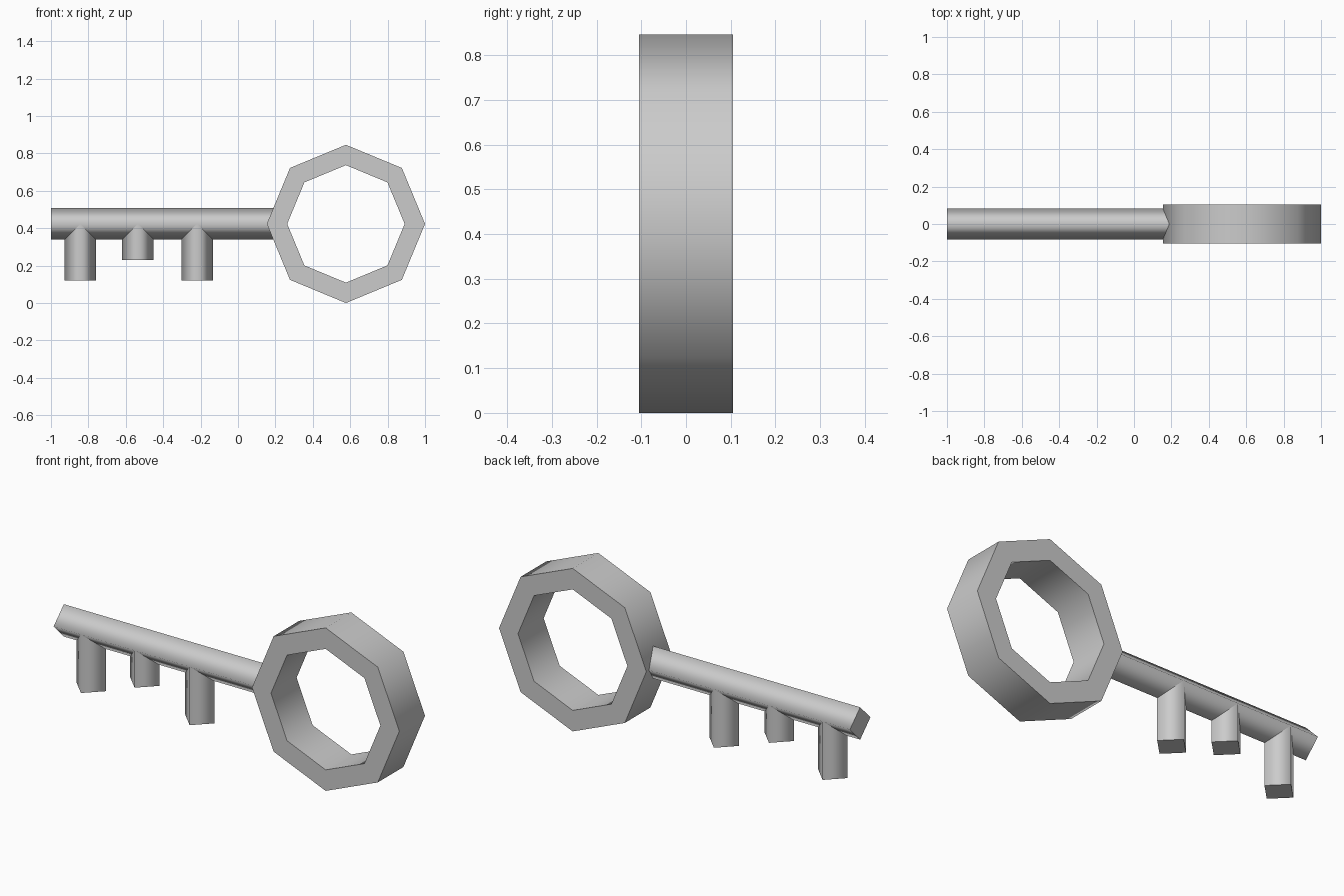
import bpy
import bmesh
from math import pi
from mathutils import Matrix, Vector

cube = bpy.data.objects.get("Cube")
if cube:
    bpy.data.objects.remove(cube, do_unlink=True)

# One grey metal for the whole key
metal = bpy.data.materials.new("grey_metal")
metal.use_nodes = True
grey = (0.6, 0.6, 0.6, 1)
metal.diffuse_color = grey
metal.node_tree.nodes["Principled BSDF"].inputs["Base Color"].default_value = grey

AXIS_Z = 0.423      # height of the shaft and the bow centre
BAR = 0.084         # half diagonal of the square bars


def finish(bm, name, axis):
    """Smooth the sides around an axis, keep the end caps flat and sharp."""
    bmesh.ops.recalc_face_normals(bm, faces=bm.faces)
    bm.normal_update()
    for f in bm.faces:
        f.smooth = abs(f.normal.dot(axis)) < 0.9
    for e in bm.edges:
        e.smooth = len({f.smooth for f in e.link_faces}) == 1
    mesh = bpy.data.meshes.new(name)
    bm.to_mesh(mesh)
    bm.free()
    mesh.materials.append(metal)
    obj = bpy.data.objects.new(name, mesh)
    bpy.context.collection.objects.link(obj)
    return obj


def bar(name, start, end):
    """Four-sided bar, standing on its corner, between two points."""
    start, end = Vector(start), Vector(end)
    axis = end - start
    length = axis.length
    axis.normalize()
    turn = Matrix.Rotation(pi / 2, 4, 'Y') if abs(axis.x) > 0.5 else Matrix()
    bm = bmesh.new()
    bmesh.ops.create_cone(bm, cap_ends=True, segments=4, radius1=BAR,
                          radius2=BAR, depth=length,
                          matrix=Matrix.Translation((start + end) / 2) @ turn)
    return finish(bm, name, axis)


# Shaft
bar("shaft", (-1, 0, AXIS_Z), (0.23, 0, AXIS_Z))

# Teeth under the shaft
for name, x, bottom in (("tip_tooth", -0.843, 0.12),
                        ("middle_tooth", -0.535, 0.23),
                        ("inner_tooth", -0.219, 0.12)):
    bar(name, (x, 0, bottom), (x, 0, AXIS_Z))

# Bow: a rectangle spun in eight steps into an octagonal ring
OUTER, INNER, HALF = 0.423, 0.314, 0.105
centre = Vector((1 - OUTER, 0, AXIS_Z))
bm = bmesh.new()
corners = [bm.verts.new(centre + Vector((r, y, 0)))
           for r, y in ((INNER, -HALF), (OUTER, -HALF), (OUTER, HALF), (INNER, HALF))]
edges = [bm.edges.new((corners[i - 1], corners[i])) for i in range(4)]
bmesh.ops.spin(bm, geom=corners + edges, cent=centre, axis=(0, 1, 0),
               angle=2 * pi, steps=8, use_merge=True)
bmesh.ops.remove_doubles(bm, verts=bm.verts, dist=0.0001)
finish(bm, "bow_ring", Vector((0, 1, 0)))
